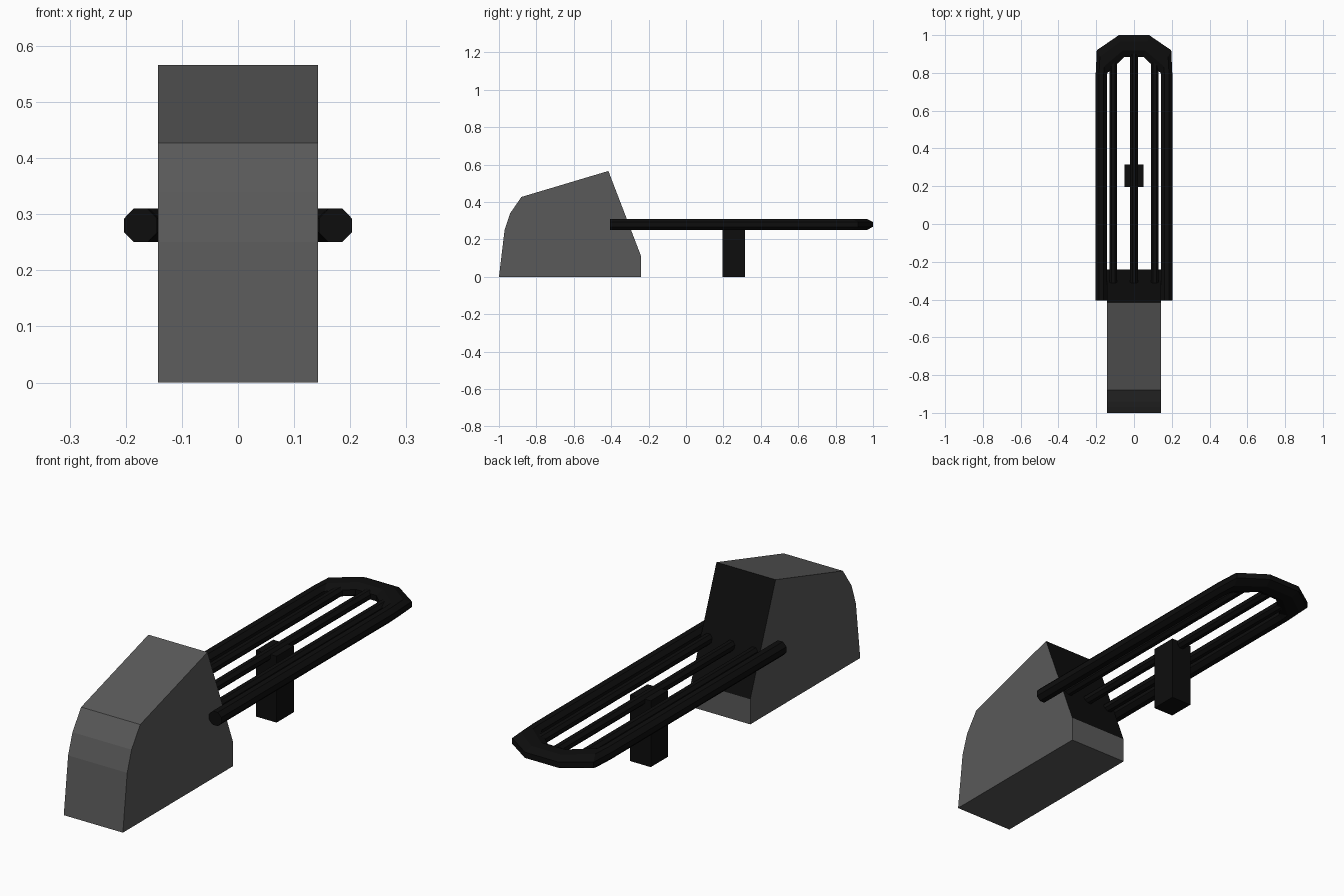
import bpy, bmesh, math
from mathutils import Vector

if "Cube" in bpy.data.objects:
    bpy.data.objects.remove(bpy.data.objects["Cube"])


def material(name, v):
    m = bpy.data.materials.new(name)
    m.diffuse_color = (v, v, v, 1)
    m.use_nodes = True
    m.node_tree.nodes["Principled BSDF"].inputs["Base Color"].default_value = m.diffuse_color
    return m


BLACK = material("black", 0.004)
GREY = material("grey", 0.1)


def finish(bm, name, *mats):
    bmesh.ops.recalc_face_normals(bm, faces=bm.faces)
    me = bpy.data.meshes.new(name)
    bm.to_mesh(me)
    bm.free()
    for m in mats:
        me.materials.append(m)
    ob = bpy.data.objects.new(name, me)
    bpy.context.collection.objects.link(ob)
    return ob


def sweep(name, stations, half_height, z, sides=8):
    """Closed tube through (outer, inner) xy pairs with an oval section."""
    bm = bmesh.new()
    rings = []
    grow = 1 / math.cos(math.pi / sides)
    for outer, inner in stations:
        o, i = Vector((*outer, z)), Vector((*inner, z))
        mid, half = (o + i) / 2, (o - i) / 2
        ring = []
        for k in range(sides):
            a = 2 * math.pi * (k + 0.5) / sides
            p = mid + half * math.cos(a) * grow
            p.z += half_height * math.sin(a) * grow
            ring.append(bm.verts.new(p))
        rings.append(ring)
    for r, s in zip(rings, rings[1:]):
        for k in range(sides):
            n = (k + 1) % sides
            bm.faces.new((r[k], r[n], s[n], s[k]))
    bm.faces.new(rings[0])
    bm.faces.new(rings[-1])
    return finish(bm, name, BLACK)


# Wedge body: side profile extruded across x, sloped face black
profile = [(-1, 0), (-0.97, 0.25), (-0.94, 0.34), (-0.88, 0.427),
           (-0.415, 0.566), (-0.24, 0.11), (-0.24, 0)]
bm = bmesh.new()
left = [bm.verts.new((-0.143, y, z)) for y, z in profile]
right = [bm.verts.new((0.143, y, z)) for y, z in profile]
bm.faces.new(left)
bm.faces.new(right)
for k in range(len(profile)):
    n = (k + 1) % len(profile)
    f = bm.faces.new((left[k], left[n], right[n], right[k]))
    f.material_index = 1 if k == 4 else 0
finish(bm, "body", GREY, BLACK)

# Outer rail: U-shaped loop, wider round the end
half = [((0.203, -0.405), (0.144, -0.405)),
        ((0.203, 0.79), (0.144, 0.79)),
        ((0.197, 0.92), (0.14, 0.80)),
        ((0.08, 1.0), (0.05, 0.885))]
mirrored = [((-o[0], o[1]), (-i[0], i[1])) for o, i in reversed(half)]
sweep("outer_rail", half + mirrored, 0.03, 0.28)

# Inner bars running from the body to the rail end
for name, x, end in (("left_bar", -0.11, 0.86), ("centre_bar", 0, 0.93),
                     ("right_bar", 0.11, 0.86)):
    sweep(name, [((x + 0.021, y), (x - 0.021, y)) for y in (-0.32, end)],
          0.021, 0.28)

# Support post
bm = bmesh.new()
bmesh.ops.create_cube(bm, size=1)
for v in bm.verts:
    v.co = (v.co.x * 0.1, v.co.y * 0.12 + 0.255, (v.co.z + 0.5) * 0.29)
finish(bm, "support_post", BLACK)
